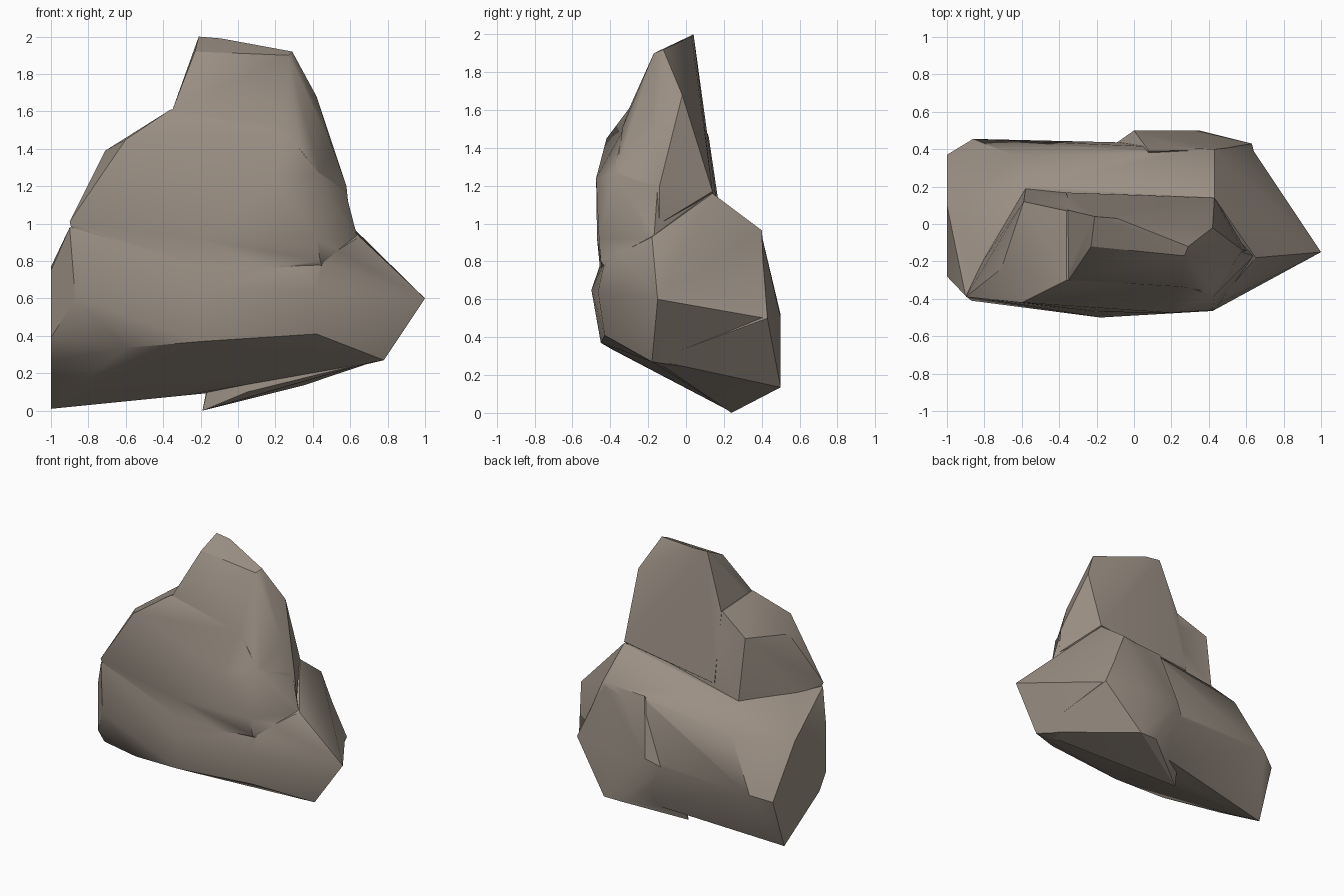
import bpy, bmesh, math

stone = bpy.data.materials.new("warm grey stone")
stone.diffuse_color = (0.325, 0.275, 0.23, 1)


def chunk(name, pts):
    """Faceted stone mass: the convex hull of its corner points."""
    bm = bmesh.new()
    for p in pts:
        bm.verts.new(p)
    res = bmesh.ops.convex_hull(bm, input=bm.verts)
    junk = {v for v in res["geom_interior"] + res["geom_unused"]
            if isinstance(v, bmesh.types.BMVert)}
    bmesh.ops.delete(bm, geom=list(junk), context='VERTS')
    bmesh.ops.recalc_face_normals(bm, faces=bm.faces)
    me = bpy.data.meshes.new(name)
    bm.to_mesh(me)
    bm.free()
    me.materials.append(stone)
    ob = bpy.data.objects.new(name, me)
    bpy.context.collection.objects.link(ob)
    return ob


# Wide base with a flat left end, pointed right end and a back ledge
base = chunk("rock", [
    (-1, .23, .01), (-1, .37, .4), (-1, .1, .77), (-1, -.28, .75), (-1, -.28, .39), (-1, -.2, .27),
    (1, -.15, .6), (.62, .42, .5), (.4, .42, .18), (.1, .38, .12), (.78, -.18, .27),
    (.65, -.18, .93), (.6, .17, .9), (.43, .4, .965),
    (-.87, -.41, .6), (-.18, -.5, .65), (.42, -.465, .64), (-.2, -.45, .37), (.42, -.43, .41),
    (-.6, -.39, .335), (-.9, -.385, .98), (-.2, -.46, .735), (.44, -.43, .8),
    (-.05, .36, .92), (-.65, .37, .82), (-.86, .455, .45), (-.15, .435, .47),
    (.43, .14, 1.16), (-.58, .2, 1.0), (-.72, .02, .89), (-.3, .22, .08)])

# Swelling low on the back
swell = chunk("rock_back", [
    (0, .5, .52), (.35, .5, .135), (.21, .5, .135), (.33, .5, .5), (.63, .43, .5),
    (-.1, .43, .45), (-.19, .24, 0), (.42, .395, .96), (.08, .39, .94), (-.05, .2, .6),
    (.5, .1, .4), (.78, -.17, .28), (.05, .1, .1)])

# Middle body with the left shoulder
body = chunk("rock_body", [
    (-.36, .07, 1.59), (-.36, -.3, 1.61), (-.59, .12, 1.46), (-.71, -.24, 1.39), (-.6, -.42, 1.45),
    (-.9, -.39, 1.01), (-.81, -.2, .97), (-.58, .19, .99),
    (.2, -.475, 1.24), (.43, -.38, 1.27), (.53, -.25, 1.12), (.57, -.15, 1.19), (.64, -.17, .92),
    (.4, .1, 1.1), (.42, -.46, .92), (.44, -.45, .8), (-.18, -.45, .72), (-.2, -.47, .92),
    (.25, -.33, 1.5),
    (-.8, -.3, .6), (.5, -.3, .6), (.35, .1, .7), (-.5, .1, .6)])

# Narrow peak
peak = chunk("rock_peak", [
    (-.21, .04, 2), (-.09, .03, 1.99), (.29, -.12, 1.92), (.27, -.17, 1.9), (-.23, -.12, 1.92),
    (.42, -.02, 1.68), (.25, -.335, 1.51), (.42, -.2, 1.53), (.43, -.37, 1.26), (.58, -.14, 1.2),
    (.5, -.17, 1.42), (.43, .14, 1.17), (-.355, .075, 1.58), (-.35, -.3, 1.61), (-.36, .168, 1.07),
    (-.3, -.3, 1.1), (.6, -.14, 1.0)])

# Fuse the masses into one stone
parts = (swell, body, peak)
for part in parts:
    mod = base.modifiers.new("fuse", 'BOOLEAN')
    mod.operation = 'UNION'
    mod.solver = 'EXACT'
    mod.object = part
bpy.context.view_layer.objects.active = base
base.select_set(True)
for mod in list(base.modifiers):
    bpy.ops.object.modifier_apply(modifier=mod.name)
for part in parts:
    bpy.data.objects.remove(part)

# Soft shading with crisp main ridges
bpy.ops.object.shade_smooth_by_angle(angle=math.radians(32))
